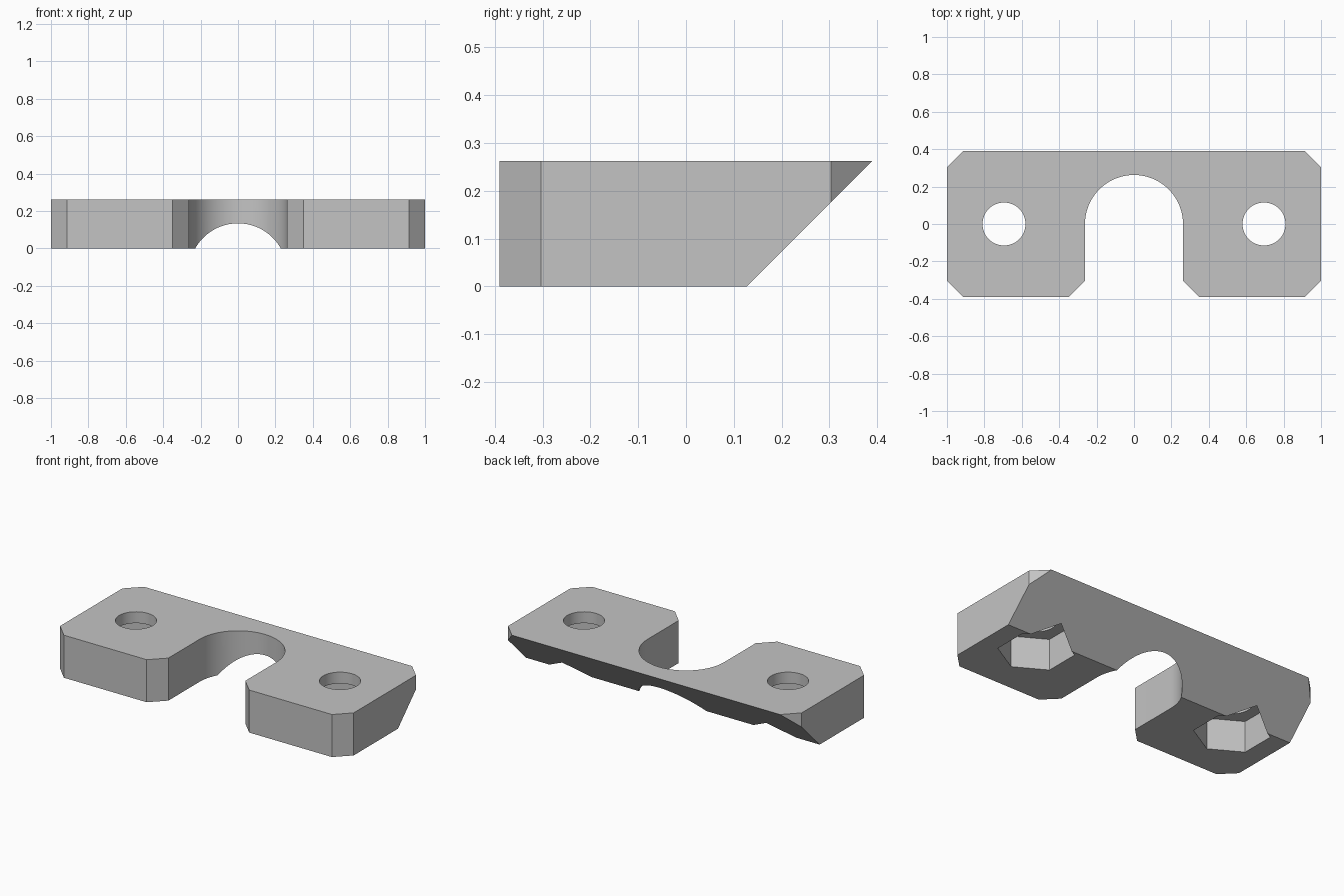
import bpy, bmesh
from math import cos, sin, pi

cube = bpy.data.objects.get("Cube")
if cube:
    bpy.data.objects.remove(cube)

HEIGHT = 0.262       # plate thickness
DEPTH = 0.39         # half depth
CORNER = 0.087       # corner cut
SLOT = 0.262         # slot radius and half width
HOLE_X = 0.695

grey = bpy.data.materials.new("grey_plastic")
grey.use_nodes = True
colour = (0.55, 0.55, 0.55, 1)
grey.diffuse_color = colour
grey.node_tree.nodes["Principled BSDF"].inputs["Base Color"].default_value = colour


def prism(name, points, offset):
    """Extrude a closed outline of 3D points along an offset."""
    bm = bmesh.new()
    face = bm.faces.new([bm.verts.new(p) for p in points])
    new = bmesh.ops.extrude_face_region(bm, geom=[face], use_keep_orig=True)["geom"]
    verts = [v for v in new if isinstance(v, bmesh.types.BMVert)]
    bmesh.ops.translate(bm, verts=verts, vec=offset)
    bmesh.ops.recalc_face_normals(bm, faces=bm.faces)
    mesh = bpy.data.meshes.new(name)
    bm.to_mesh(mesh)
    bm.free()
    mesh.materials.append(grey)
    obj = bpy.data.objects.new(name, mesh)
    bpy.context.collection.objects.link(obj)
    return obj


def ring(x, radius, sides, z):
    """Regular polygon with a corner pointing along +y."""
    turn = [pi / 2 + 2 * pi * i / sides for i in range(sides)]
    return [(x + radius * cos(a), radius * sin(a), z) for a in turn]


def cut(target, cutter):
    mod = target.modifiers.new("cut", "BOOLEAN")
    mod.operation = "DIFFERENCE"
    mod.solver = "EXACT"
    mod.object = cutter
    cutter.hide_render = True
    bpy.context.view_layer.objects.active = target
    bpy.ops.object.modifier_apply(modifier=mod.name)
    bpy.data.objects.remove(cutter)


# Plate outline: right half of the slot arch and corners, then mirrored
arch = [(SLOT * sin(pi * i / 64), SLOT * cos(pi * i / 64)) for i in range(33)]
half = arch + [
    (SLOT, CORNER - DEPTH), (SLOT + CORNER, -DEPTH),
    (1 - CORNER, -DEPTH), (1, CORNER - DEPTH),
    (1, DEPTH - CORNER), (1 - CORNER, DEPTH),
]
outline = half + [(-x, y) for x, y in reversed(half[1:])]
plate = prism("clamp_plate", [(x, y, 0) for x, y in outline], (0, 0, HEIGHT))

# Sloped underside at the back
wedge = [(-1.2, DEPTH - HEIGHT - 0.1, -0.1), (-1.2, DEPTH + 0.1, HEIGHT + 0.1),
         (-1.2, DEPTH + 0.1, -0.1)]
cut(plate, prism("slope_cutter", wedge, (2.4, 0, 0)))

# Bolt holes with hexagonal nut pockets below
for x in (-HOLE_X, HOLE_X):
    cut(plate, prism("nut_pocket_cutter", ring(x, 0.212, 6, -0.1), (0, 0, 0.292)))
    cut(plate, prism("bolt_hole_cutter", ring(x, 0.115, 64, -0.1), (0, 0, 0.5)))

# Smooth the round walls, keep hard edges
bpy.ops.object.select_all(action="DESELECT")
plate.select_set(True)
bpy.context.view_layer.objects.active = plate
bpy.ops.object.shade_smooth_by_angle()
